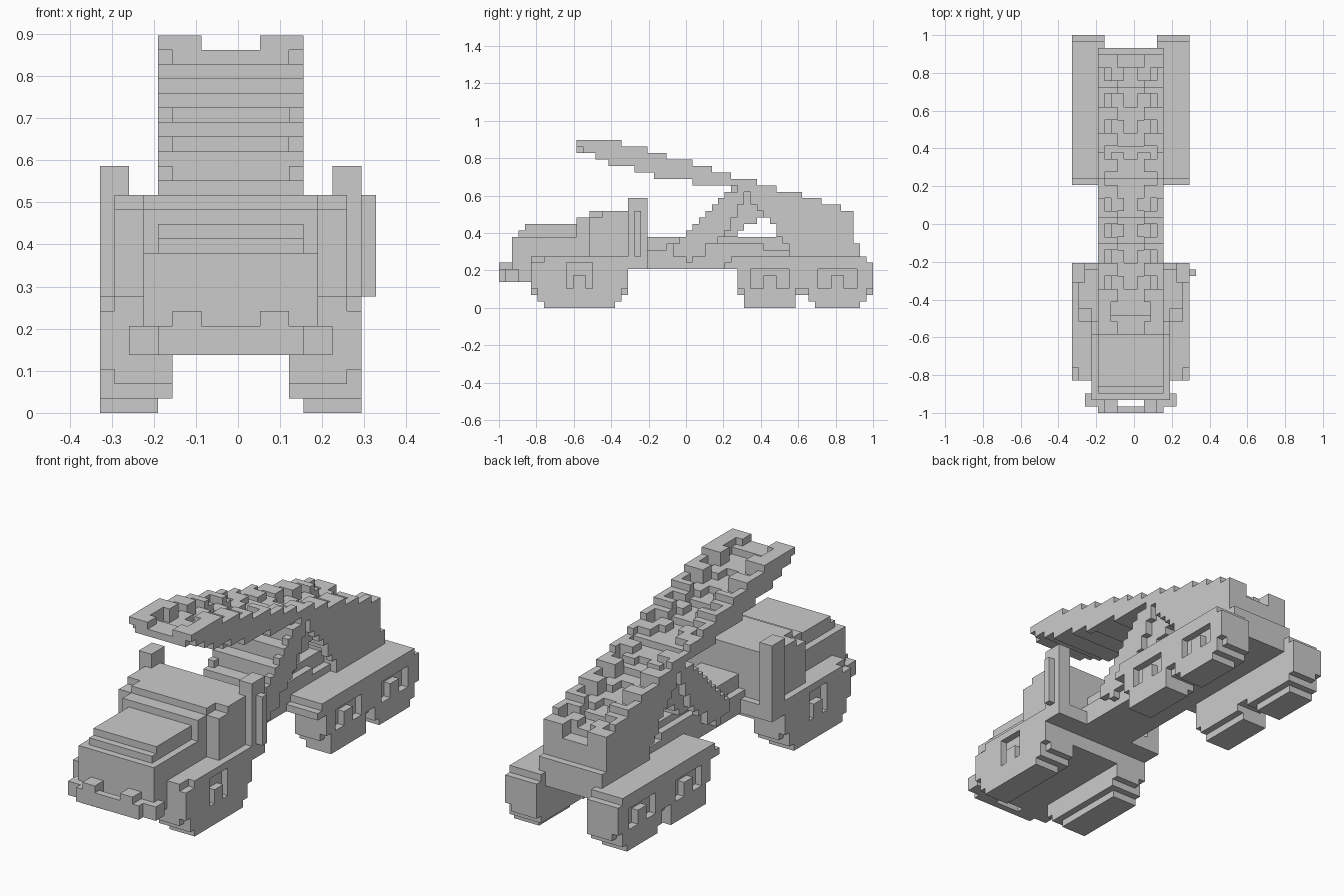
import bpy, bmesh
from mathutils import Vector

old = bpy.data.objects.get("Cube")
if old:
    bpy.data.objects.remove(old, do_unlink=True)

U = 2 / 58      # block size
MID = -0.5      # symmetry axis in blocks

grey = bpy.data.materials.new("plain grey")
grey.use_nodes = True
grey.diffuse_color = (0.6, 0.6, 0.6, 1)
grey.node_tree.nodes["Principled BSDF"].inputs["Base Color"].default_value = (0.6, 0.6, 0.6, 1)


def add_box(bm, x, y, z):
    if y[1] <= y[0] or z[1] <= z[0]:
        return
    verts = bmesh.ops.create_cube(bm, size=1)["verts"]
    for v in verts:
        v.co = Vector([(r[0] + (c + 0.5) * (r[1] - r[0])) * U for r, c in zip((x, y, z), v.co)])


def centred(bm, h, y, z):
    add_box(bm, (MID - h, MID + h), y, z)


def pair(bm, h0, h1, y, z):
    add_box(bm, (MID + h0, MID + h1), y, z)
    add_box(bm, (MID - h1, MID - h0), y, z)


def finish(name, bm):
    mesh = bpy.data.meshes.new(name)
    bm.to_mesh(mesh)
    bm.free()
    mesh.materials.append(grey)
    bpy.context.collection.objects.link(bpy.data.objects.new(name, mesh))


def lerp(points, y):
    for (a, p), (b, q) in zip(points, points[1:]):
        if a <= y <= b:
            return p + (q - p) * (y - a) / (b - a)
    return points[-1][1]


# Bumper with end blocks and raised guards
bm = bmesh.new()
centred(bm, 5, (-29, -28), (4, 6))
pair(bm, 2, 5, (-28, -27), (4, 6))
pair(bm, 5, 7, (-28, -26), (4, 6))
pair(bm, 2, 4, (-29, -27), (4, 7))
finish("bumper", bm)

# Bonnet with stepped top
bm = bmesh.new()
centred(bm, 6, (-27, -15), (4, 11))
centred(bm, 5, (-26, -15), (11, 12))
centred(bm, 5, (-25, -15), (12, 13))
finish("bonnet", bm)

# Cab with stepped windscreen, roof and running boards
bm = bmesh.new()
centred(bm, 8, (-15, -9), (4, 13))
centred(bm, 8, (-9, -7), (6, 15))
centred(bm, 6, (-17, -15), (4, 14))
centred(bm, 8, (-15, -9), (13, 14))
centred(bm, 6, (-15, -13), (14, 15))
centred(bm, 8, (-13, -7), (14, 15))
centred(bm, 9, (-13, -6), (6, 8))
finish("cab", bm)

# Corner posts and exhaust pipe
bm = bmesh.new()
pair(bm, 7, 9, (-9, -6), (7, 17))
add_box(bm, (8.5, 9.5), (-8, -7), (8, 15))
finish("corner_posts", bm)


# Wheels: stacked layers with a pitted outer face around a hub
def wheel(name, y0, y1, top, contact, pit):
    bm = bmesh.new()
    mid = (y0 + y1) / 2
    pair(bm, 5, 9, contact, (0, 1))
    pair(bm, 4, 8, (y0 + 1, y1 - 1), (1, 2))
    pair(bm, 4, 8, (y0, y1), (2, top))
    pair(bm, 8, 9, (y0 + 1, y1 - 1), (1, 3))
    for side in (-1, 1):
        ends = sorted((mid + pit * side, mid + side * (y1 - y0) / 2))
        pair(bm, 8, 9, ends, (3, top - 1))
    pair(bm, 8, 9, (mid - 1, mid + 1), (3, 5))
    pair(bm, 8, 9, (y0 + 2, y1 - 2), (top - 1, top))
    finish(name, bm)


wheel("front_wheels", -24, -9, 8, (-22, -11), 2)
wheel("middle_wheels", 8, 18, 7, (9, 17), 3)
wheel("rear_wheels", 18, 29, 7, (20, 27), 3)

# Mudguards over the rear wheels
bm = bmesh.new()
pair(bm, 4, 9, (6, 29), (6, 7))
pair(bm, 4, 9, (7, 28), (7, 8))
finish("rear_mudguards", bm)

# Chassis beam with stepped deck
bm = bmesh.new()
centred(bm, 4, (-7, 27), (6, 9))
centred(bm, 3, (-7, 17), (9, 11))
pair(bm, 3, 4, (-3, 12), (9, 10))
centred(bm, 5, (16, 27), (7, 10))
finish("chassis", bm)

# Raised rack: deep side rails, shallower middle with a channel and rungs
top = [(-17, 26), (-12, 26), (0, 22.8), (9, 20), (16, 18), (26, 15)]
low = [(-17, 25.2), (-13, 23), (-7, 21), (0, 19.6), (8, 19), (9, 18.4), (12, 14.5), (17, 8), (26, 8)]
bm = bmesh.new()
for y in range(-17, 26):
    t, b = round(lerp(top, y + 0.5)), round(lerp(low, y + 0.5))
    span = (y, y + 1)
    b = min(b, t - 1)
    rung = y % 4 < 2
    pair(bm, 4, 5, span, (b, t))
    floor = t - 2 if t - b > 2 else t - 1
    centred(bm, 4, span, (min(b + (0 if rung else 1), floor - 1), floor))
    if y < -12:
        pair(bm, 2 if y < -15 else 3, 4, span, (floor, t))
    elif rung:
        pair(bm, 2, 4, span, (floor, t))
    else:
        pair(bm, 1, 3, span, (floor, t - 1))
finish("launch_rack", bm)

# Stepped diagonal struts
upper = [(-2, 9.5), (7, 18), (10, 20)]
lower = [(-2, 9), (0, 7), (1, 7), (4, 10), (6, 11.5), (10, 19)]
bm = bmesh.new()
for y in range(-2, 10):
    pair(bm, 4, 5, (y, y + 1), (round(lerp(lower, y + 0.5)), round(lerp(upper, y + 0.5))))
finish("diagonal_struts", bm)

# Central support under the rack
upper = [(0, 11), (7, 18), (12, 18)]
lower = [(0, 10), (7, 11), (12, 14.5)]
bm = bmesh.new()
for y in range(0, 12):
    centred(bm, 4, (y, y + 1), (round(lerp(lower, y + 0.5)), round(lerp(upper, y + 0.5))))
finish("rack_support", bm)
